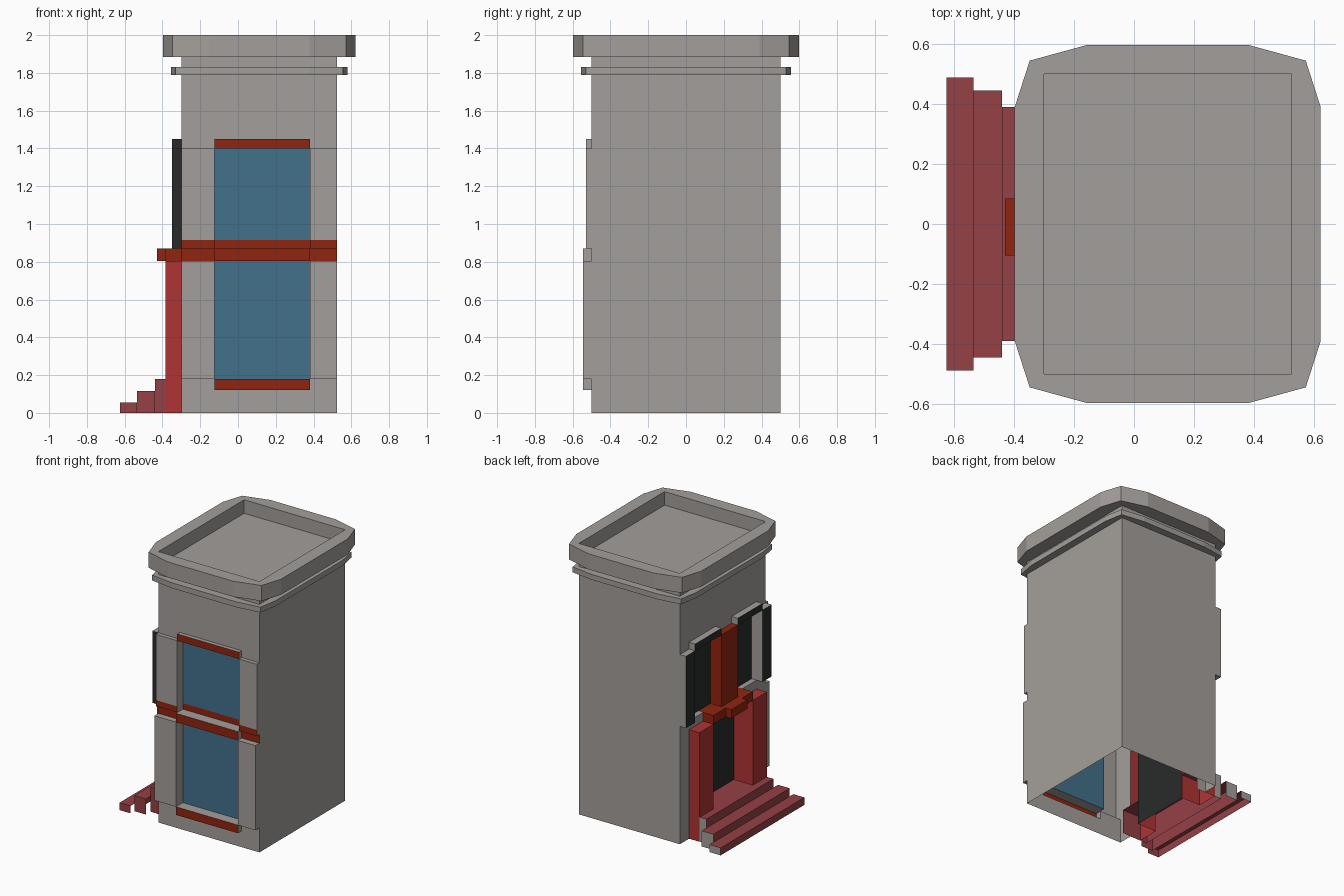
import bpy, bmesh
from mathutils import Vector

if "Cube" in bpy.data.objects:
    bpy.data.objects.remove(bpy.data.objects["Cube"])

COLOURS = [
    ("grey_stone", (0.37, 0.345, 0.325)),
    ("blue_glass", (0.055, 0.165, 0.26)),
    ("rust_trim", (0.28, 0.018, 0.005)),
    ("black_panel", (0.022, 0.024, 0.024)),
    ("red_column", (0.43, 0.034, 0.034)),
    ("maroon_step", (0.30, 0.052, 0.060)),
]
G, B, T, K, R, M = range(6)
MATS = []
for name, c in COLOURS:
    m = bpy.data.materials.new(name)
    m.diffuse_color = (*c, 1)
    m.use_nodes = True
    m.node_tree.nodes["Principled BSDF"].inputs["Base Color"].default_value = m.diffuse_color
    MATS.append(m)

X0, X1, Y = -0.30, 0.525, 0.5


def finish(bm, name):
    bmesh.ops.remove_doubles(bm, verts=bm.verts, dist=1e-5)
    me = bpy.data.meshes.new(name)
    bm.to_mesh(me)
    bm.free()
    for m in MATS:
        me.materials.append(m)
    ob = bpy.data.objects.new(name, me)
    bpy.context.collection.objects.link(ob)
    return ob


def add_face(bm, pts, normal, mat):
    """Flat face turned to point along normal."""
    f = bm.faces.new([bm.verts.new(p) for p in pts])
    f.normal_update()
    if f.normal.dot(Vector(normal)) < 0:
        f.normal_flip()
    f.material_index = mat


def facade(name, place, us, zs, rows, side_mat):
    """Relief wall: each cell is (depth outwards, colour); steps are closed by side faces."""
    bm = bmesh.new()
    o = Vector(place(0, 0, 0))
    out = Vector(place(0, 1, 0)) - o
    along = Vector(place(1, 0, 0)) - o
    up = Vector((0, 0, 1))
    nu, nz = len(us) - 1, len(zs) - 1

    def cell(i, j):
        return rows[j][i] if 0 <= i < nu and 0 <= j < nz else (0, G)

    for j in range(nz):
        for i in range(nu):
            d, m = cell(i, j)
            a, b, p, q = us[i], us[i + 1], zs[j], zs[j + 1]
            add_face(bm, [place(a, d, p), place(b, d, p), place(b, d, q), place(a, d, q)], out, m)
    # vertical reveals
    for j in range(nz):
        for i in range(nu + 1):
            (d0, m0), (d1, m1) = cell(i - 1, j), cell(i, j)
            if abs(d0 - d1) > 1e-6:
                n = along if d0 > d1 else -along
                m = side_mat(m0 if d0 > d1 else m1, n)
                u, p, q = us[i], zs[j], zs[j + 1]
                add_face(bm, [place(u, d0, p), place(u, d1, p), place(u, d1, q), place(u, d0, q)], n, m)
    # horizontal ledges
    for j in range(1, nz):
        for i in range(nu):
            (d0, m0), (d1, m1) = cell(i, j - 1), cell(i, j)
            if abs(d0 - d1) > 1e-6:
                n = up if d0 > d1 else -up
                m = side_mat(m0 if d0 > d1 else m1, n)
                a, b, z = us[i], us[i + 1], zs[j]
                add_face(bm, [place(a, d0, z), place(b, d0, z), place(b, d1, z), place(a, d1, z)], n, m)
    return finish(bm, name)


# Front wall: two tall windows between pilasters, with rust bands
blank = (0, G)
rec = -0.035
low, high = (0.045, G), (0.03, G)
facade("front_wall", lambda u, d, z: (u, -Y - d, z),
       [X0, -0.125, 0.38, X1],
       [0, 0.12, 0.18, 0.805, 0.87, 0.915, 1.40, 1.45, 1.9],
       [[blank] * 3,
        [blank, (0.045, T), blank],
        [low, (rec, B), low],
        [(0, T), (0.045, T), (0, T)],
        [(0.03, T), (rec, T), (0.03, T)],
        [high, (rec, B), high],
        [blank, (0.03, T), blank],
        [blank] * 3],
       lambda m, n: G)


# Entrance wall: door between red columns, canopy, two dark windows above
def entrance_side(m, n):
    if m in (R, T):
        return m if m == R or abs(n.z) > 0.5 or n.y < 0 else T
    return K if m == K and n.y < -0.5 else G


col, door = (0.085, R), (-0.07, K)
shut, win, pier = (0.05, K), (-0.04, K), (0.05, T)
facade("entrance_wall", lambda u, d, z: (X0 - d, u, z),
       [-Y, -0.393, -0.23, -0.105, 0.085, 0.23, 0.393, Y],
       [0, 0.805, 0.87, 1.40, 1.45, 1.9],
       [[blank, col, door, door, door, col, blank],
        [blank, blank, (0.085, T), (0.13, T), (0.085, T), blank, blank],
        [shut, win, win, pier, win, win, shut],
        [blank, shut, shut, blank, shut, shut, blank],
        [blank] * 7],
       entrance_side)

# Plain back and right walls (the shell is open underneath)
bm = bmesh.new()
add_face(bm, [(X1, -Y, 0), (X1, Y, 0), (X1, Y, 1.9), (X1, -Y, 1.9)], (1, 0, 0), G)
add_face(bm, [(X0, Y, 0), (X1, Y, 0), (X1, Y, 1.9), (X0, Y, 1.9)], (0, 1, 0), G)
finish(bm, "plain_walls")


# Cornice and ledge: chamfered rings around the rectangular shaft
def ring(name, e, e_mid, y_corner, z0, z1, floor=None):
    cx = (X0 + X1) / 2
    hw = (X1 - X0) / 2
    q = [(hw + e, 0.39), (hw + e_mid, y_corner), (0.25 + 0.017, Y + e)]
    outline = q + [(-x, y) for x, y in reversed(q)]
    outline += [(-x, -y) for x, y in outline]
    outer = [(x + cx, y) for x, y in outline]
    inner = [(min(max(x, X0), X1), min(max(y, -Y), Y)) for x, y in outer]
    loops = [(inner, z0), (outer, z0), (outer, z1), (inner, z1)]
    loops.append((inner, floor if floor else z0))
    bm = bmesh.new()
    vs = [[bm.verts.new((x, y, z)) for x, y in lp] for lp, z in loops]
    n = len(outer)
    for a, b in zip(vs, vs[1:]):
        for i in range(n):
            k = (i + 1) % n
            bm.faces.new([a[i], a[k], b[k], b[i]])
    if floor:
        bm.faces.new(vs[-1])
    return finish(bm, name)


ring("roof_cornice", 0.098, 0.048, 0.545, 1.885, 2.0, 1.9)
ring("cornice_ledge", 0.055, 0.03, 0.53, 1.79, 1.83)

# Entrance steps, open underneath
bm = bmesh.new()
for x0, x1, h, z in [(-0.625, -0.535, 0.488, 0.055), (-0.535, -0.44, 0.445, 0.115), (-0.44, -0.23, 0.39, 0.18)]:
    add_face(bm, [(x0, -h, z), (x1, -h, z), (x1, h, z), (x0, h, z)], (0, 0, 1), M)
    add_face(bm, [(x0, -h, 0), (x0, h, 0), (x0, h, z), (x0, -h, z)], (-1, 0, 0), M)
    add_face(bm, [(x0, -h, 0), (x1, -h, 0), (x1, -h, z), (x0, -h, z)], (0, -1, 0), M)
    add_face(bm, [(x0, h, 0), (x1, h, 0), (x1, h, z), (x0, h, z)], (0, 1, 0), G)
finish(bm, "entrance_steps")
